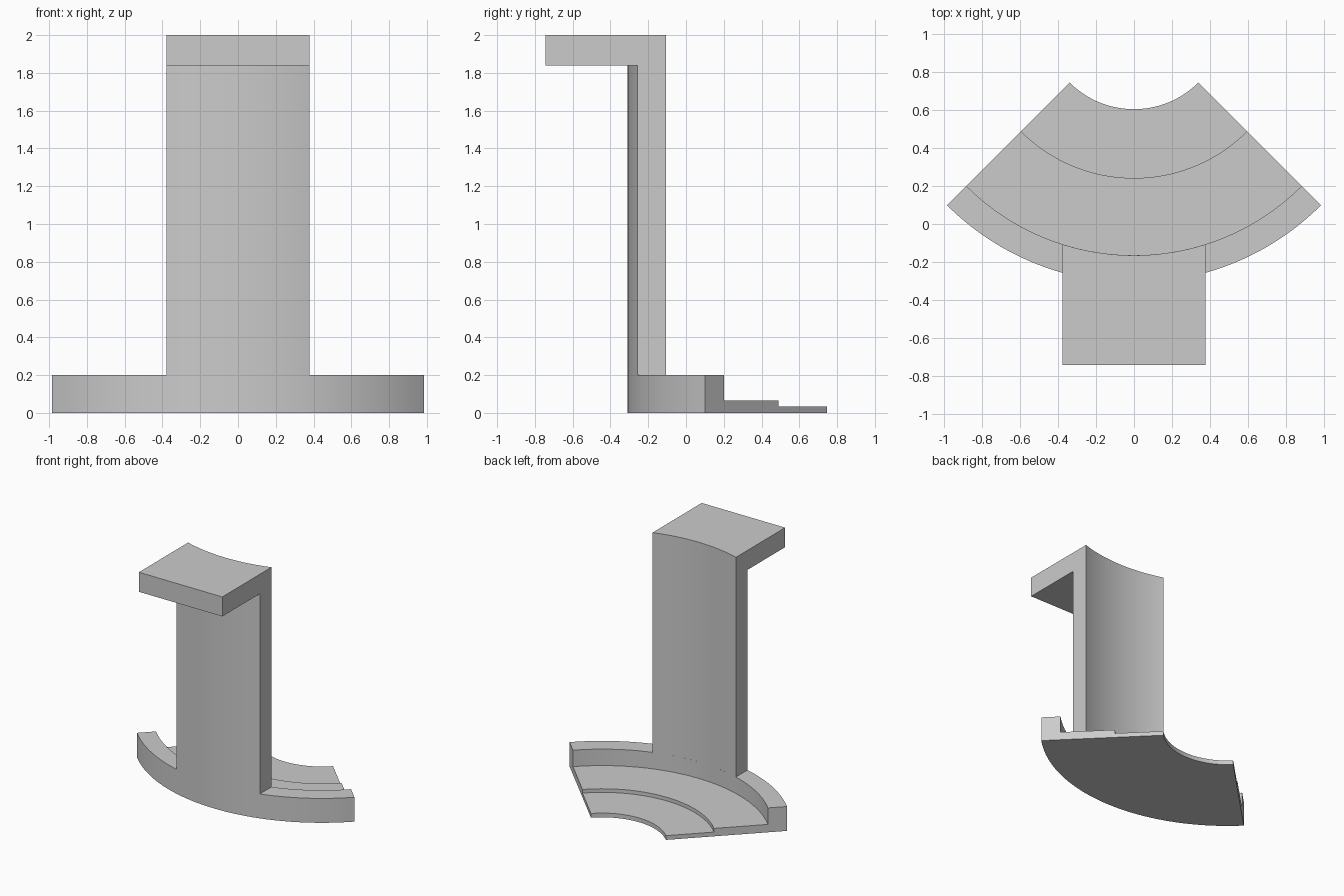
import bpy, bmesh
from math import sin, cos, asin, pi

cube = bpy.data.objects.get("Cube")
if cube:
    bpy.data.objects.remove(cube, do_unlink=True)

CENTRE_Y = 1.085                     # shared centre of all the arcs
R_INNER, R_STEP, R_RIM, R_OUTER = 0.48, 0.843, 1.25, 1.394
HALF_WIDTH = 0.378                   # of the column and the shelf

grey = bpy.data.materials.new("plain grey")
grey.use_nodes = True
colour = (0.6, 0.6, 0.6, 1)
grey.diffuse_color = colour
grey.node_tree.nodes["Principled BSDF"].inputs["Base Color"].default_value = colour


def arc(radius, half_angle, steps=40):
    """Points from -x to +x on an arc bulging to the front."""
    angles = [half_angle * (2 * i / steps - 1) for i in range(steps + 1)]
    return [(radius * sin(a), CENTRE_Y - radius * cos(a)) for a in angles]


def prism(name, outline, bottom, top):
    """Extrude a plan outline between two heights."""
    bm = bmesh.new()
    face = bm.faces.new([bm.verts.new((x, y, bottom)) for x, y in outline])
    grown = bmesh.ops.extrude_face_region(bm, geom=[face])["geom"]
    verts = [v for v in grown if isinstance(v, bmesh.types.BMVert)]
    bmesh.ops.translate(bm, verts=verts, vec=(0, 0, top - bottom))
    bmesh.ops.recalc_face_normals(bm, faces=bm.faces)
    mesh = bpy.data.meshes.new(name)
    bm.to_mesh(mesh)
    bm.free()
    mesh.materials.append(grey)
    obj = bpy.data.objects.new(name, mesh)
    bpy.context.collection.objects.link(obj)
    bpy.ops.object.select_all(action='DESELECT')
    obj.select_set(True)
    bpy.context.view_layer.objects.active = obj
    bpy.ops.object.shade_smooth_by_angle(angle=pi / 6)


# Quarter-ring base in three rising steps
for name, r0, r1, height in (("inner_step", R_INNER, R_STEP, 0.035),
                             ("middle_step", R_STEP, R_RIM, 0.065),
                             ("outer_rim", R_RIM, R_OUTER, 0.2)):
    prism(name, arc(r1, pi / 4) + arc(r0, pi / 4)[::-1], 0, height)

# Curved column rising from the rim, with straight sides
front = arc(R_OUTER, asin(HALF_WIDTH / R_OUTER))
back = arc(R_RIM, asin(HALF_WIDTH / R_RIM))
prism("column", front + back[::-1], 0.2, 2)

# Shelf reaching forward from the top of the column
prism("shelf", [(-HALF_WIDTH, -0.743), (HALF_WIDTH, -0.743)] + front[::-1], 1.84, 2)
